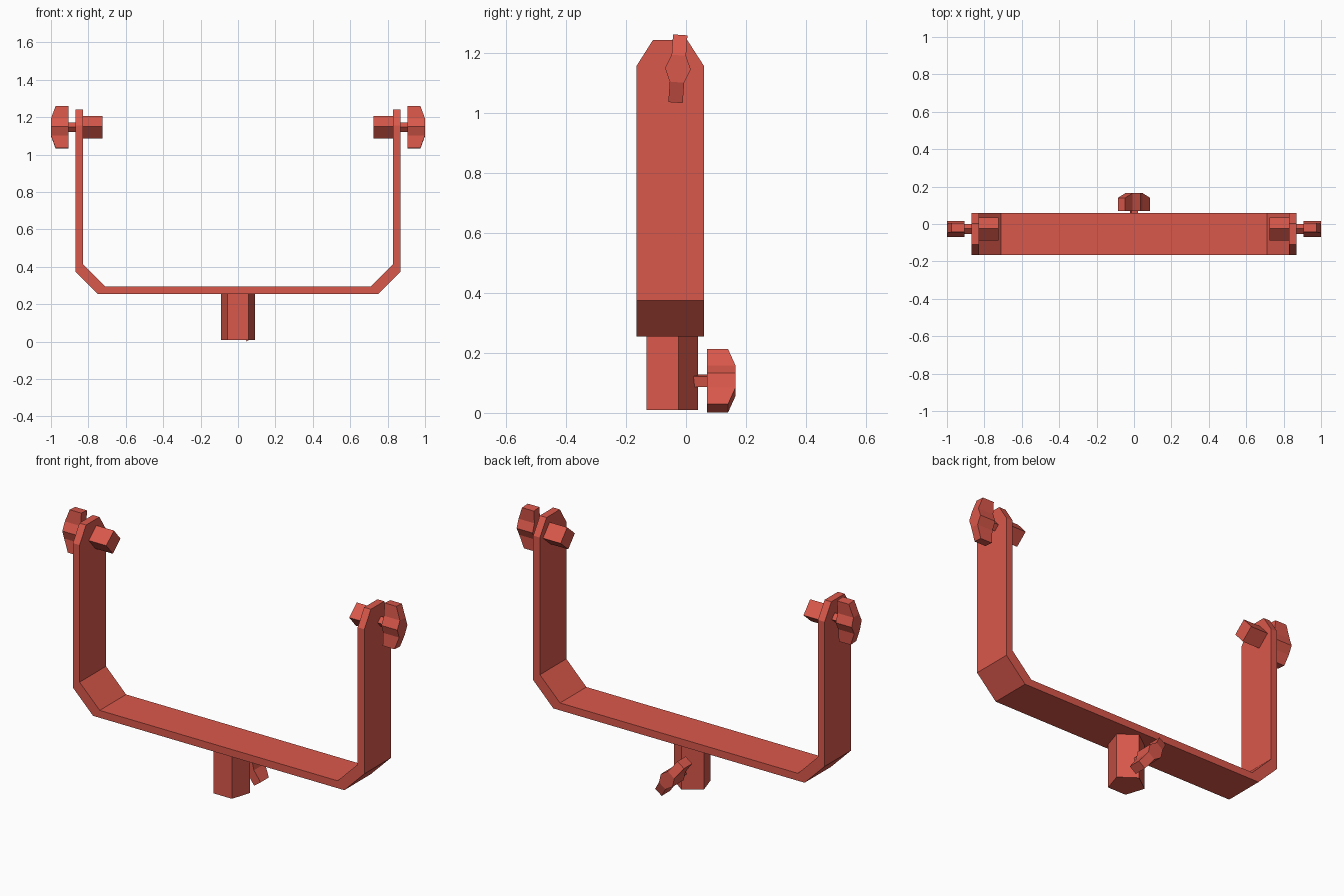
import bpy, bmesh, math
from mathutils import Vector, Matrix

if "Cube" in bpy.data.objects:
    bpy.data.objects.remove(bpy.data.objects["Cube"])

red = bpy.data.materials.new("red_paint")
red.diffuse_color = (0.70, 0.098, 0.07, 1)
red.use_nodes = True
red.node_tree.nodes["Principled BSDF"].inputs["Base Color"].default_value = red.diffuse_color


def make(name, verts, faces, matrix=Matrix(), mirror=False):
    mesh = bpy.data.meshes.new(name)
    mesh.from_pydata([matrix @ Vector(v) for v in verts], [], faces)
    bm = bmesh.new()
    bm.from_mesh(mesh)
    bmesh.ops.recalc_face_normals(bm, faces=bm.faces)
    bm.to_mesh(mesh)
    bm.free()
    mesh.materials.append(red)
    ob = bpy.data.objects.new(name, mesh)
    bpy.context.collection.objects.link(ob)
    if mirror:
        ob.modifiers.new("mirror", 'MIRROR')
    return ob


def frame(origin, up, axis):
    """Local x = side, y = up, z = axis."""
    up, axis = Vector(up), Vector(axis)
    m = Matrix((up.cross(axis), up, axis)).transposed().to_4x4()
    m.translation = origin
    return m


def prism(name, sides, radius, w0, w1, matrix, mirror=False):
    """Regular prism with one corner pointing along local y."""
    verts = []
    for w in (w0, w1):
        for i in range(sides):
            a = math.pi / 2 + 2 * math.pi * i / sides
            verts.append((radius * math.cos(a), radius * math.sin(a), w))
    faces = [(i, (i + 1) % sides, (i + 1) % sides + sides, i + sides) for i in range(sides)]
    faces += [tuple(range(sides)), tuple(range(sides, 2 * sides))]
    return make(name, verts, faces, matrix, mirror)


def wing_knob(name, matrix, mirror=False):
    """Two flat wings with sloped tips around a six-sided hub."""
    right = [(0.024, -0.113), (0.024, -0.045), (0.043, 0), (0.024, 0.045), (0.024, 0.113)]
    outline = right + [(-u, v) for u, v in reversed(right)]
    n = len(outline)
    verts = [(u, v, 0) for u, v in outline]
    verts += [(u, v, 0.095 if abs(v) < 0.05 else 0.07) for u, v in outline]
    faces = [(i, (i + 1) % n, (i + 1) % n + n, i + n) for i in range(n)]
    for cap in ((0, 1, 8, 9), (1, 2, 3, 6, 7, 8), (3, 4, 5, 6)):
        faces += [cap, tuple(i + n for i in cap)]
    return make(name, verts, faces, matrix, mirror)


# U-shaped yoke: outer x, outer z, inner x, inner z, front y, back y
half = [(0.75, 0.255, 0.71, 0.295, -0.165, 0.06),
        (0.87, 0.375, 0.83, 0.415, -0.165, 0.06),
        (0.87, 1.155, 0.83, 1.155, -0.165, 0.06),
        (0.87, 1.242, 0.83, 1.242, -0.11, 0.004)]
stations = [(-a, b, -c, d, e, f) for a, b, c, d, e, f in reversed(half)] + half
verts, faces = [], []
for ox, oz, ix, iz, y0, y1 in stations:
    verts += [(ox, y0, oz), (ox, y1, oz), (ix, y1, iz), (ix, y0, iz)]
for s in range(len(stations) - 1):
    for k in range(4):
        a, b = 4 * s + k, 4 * s + (k + 1) % 4
        faces.append((a, b, b + 4, a + 4))
last = len(verts) - 4
faces += [(0, 1, 2, 3), (last, last + 1, last + 2, last + 3)]
make("yoke", verts, faces)

# Five-sided mounting post under the yoke (flat side to the front)
post = frame((0, -0.055, 0), (0, 1, 0), (0, 0, 1))
prism("mounting_post", 5, 0.0945, 0.01, 0.257, post)

# Side clamps: inner pad, screw and wing knob on both arms
t = math.radians(4)
side = (0, math.sin(t), math.cos(t))
clamp = frame((0, -0.027, 1.146), side, (1, 0, 0))
prism("clamp_pad", 4, 0.061, 0.725, 0.832, clamp, True)
prism("clamp_screw", 4, 0.026, 0.82, 0.91, clamp, True)
wing_knob("clamp_knob", frame((0.905, -0.027, 1.146), side, (1, 0, 0)), True)

# Locking screw and wing knob behind the post
t = math.radians(36)
tilt = (-math.sin(t), 0, math.cos(t))
prism("post_screw", 4, 0.025, 0.0, 0.075, frame((0, 0, 0.107), tilt, (0, 1, 0)))
wing_knob("post_knob", frame((0, 0.07, 0.107), tilt, (0, 1, 0)))
